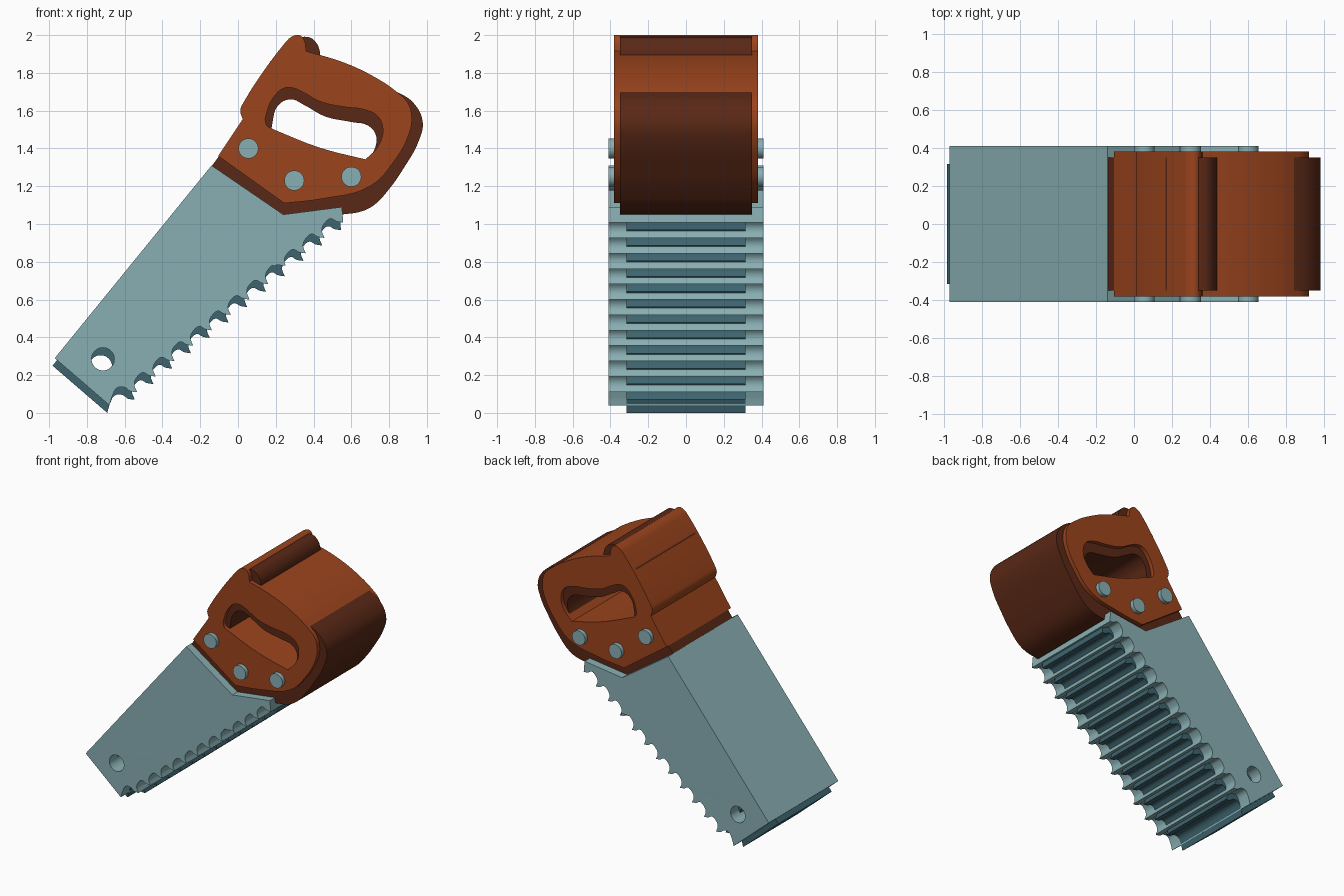
import bpy, bmesh, math

if "Cube" in bpy.data.objects:
    bpy.data.objects.remove(bpy.data.objects["Cube"])


def material(name, rgb):
    m = bpy.data.materials.new(name)
    m.diffuse_color = (*rgb, 1)
    m.use_nodes = True
    m.node_tree.nodes["Principled BSDF"].inputs["Base Color"].default_value = m.diffuse_color
    return m


steel = material("light_steel", (0.25, 0.43, 0.45))
steel_dark = material("dark_steel", (0.048, 0.127, 0.156))
wood = material("wood", (0.33, 0.058, 0.012))
wood_dark = material("dark_wood", (0.10, 0.021, 0.008))


def finish(ob, name, mat):
    ob.name = name
    ob.data.name = name
    ob.data.materials.clear()
    ob.data.materials.append(mat)
    bpy.ops.object.select_all(action='DESELECT')
    ob.select_set(True)
    bpy.context.view_layer.objects.active = ob
    bpy.ops.object.shade_smooth_by_angle(angle=math.radians(35))


def slab(name, loops, half_depth, mat, offset=(0, 0)):
    """Extrude closed x-z loops along y; a third value on a point marks a sharp corner."""
    cu = bpy.data.curves.new(name, 'CURVE')
    cu.dimensions = '2D'
    cu.fill_mode = 'BOTH'
    cu.extrude = half_depth
    cu.resolution_u = 5
    for pts in loops:
        sp = cu.splines.new('BEZIER')
        sp.bezier_points.add(len(pts) - 1)
        sp.use_cyclic_u = True
        for bp, p in zip(sp.bezier_points, pts):
            bp.co = (p[0] + offset[0], p[1] + offset[1], 0)
            kind = 'VECTOR' if len(p) > 2 else 'AUTO'
            bp.handle_left_type = bp.handle_right_type = kind
    ob = bpy.data.objects.new(name, cu)
    bpy.context.collection.objects.link(ob)
    ob.rotation_euler.x = math.pi / 2
    bpy.ops.object.select_all(action='DESELECT')
    ob.select_set(True)
    bpy.context.view_layer.objects.active = ob
    bpy.ops.object.convert(target='MESH')
    ob = bpy.context.object
    bpy.ops.object.transform_apply(rotation=True, location=False, scale=False)
    bm = bmesh.new()
    bm.from_mesh(ob.data)
    bmesh.ops.remove_doubles(bm, verts=bm.verts, dist=1e-5)
    bmesh.ops.recalc_face_normals(bm, faces=bm.faces)
    bm.to_mesh(ob.data)
    bm.free()
    finish(ob, name, mat)


# Blade outline: straight back, then twelve hooked teeth along the cutting edge
S = 1
blade = [(0.55, 1.09, S), (0.24, 1.05, S), (-0.14, 1.31, S), (-0.97, 0.29, S),
         (-0.68, 0.04, S), (-0.665, 0.09), (-0.64, 0.132), (-0.60, 0.135), (-0.57, 0.115)]
for i in range(12):
    tx, tz = -0.535 + i * 0.0993, 0.111 + i * 0.0815
    blade.append((tx, tz, S))
    if i < 11:
        blade += [(tx + dx, tz + dz) for dx, dz in
                  ((-0.014, 0.045), (0.006, 0.085), (0.033, 0.102), (0.062, 0.088))]

# Hanging hole near the toe
hole = [(-0.715 + 0.06 * math.cos(a), 0.285 + 0.06 * math.sin(a))
        for a in (k * math.pi / 4 for k in range(8))]

slab("blade", [blade, hole], 0.41, steel)
slab("blade_core", [blade, hole], 0.315, steel_dark, (-0.012, -0.04))

# Handle faces with grip opening
handle = [(-.105, 1.36, S), (.025, 1.555, S), (.012, 1.60), (.03, 1.645), (.25, 1.96),
          (.285, 1.992), (.325, 2.0), (.352, 1.97), (.36, 1.915, S), (.56, 1.855),
          (.72, 1.78), (.84, 1.70), (.90, 1.64), (.92, 1.565), (.905, 1.475),
          (.825, 1.33), (.70, 1.20), (.456, 1.135), (.245, 1.11, S)]
grip = [(.19, 1.50, S), (.15, 1.525), (.155, 1.60), (.185, 1.665), (.235, 1.715), (.28, 1.722),
        (.34, 1.70), (.43, 1.65), (.56, 1.62), (.67, 1.605), (.74, 1.57), (.767, 1.50),
        (.74, 1.41), (.675, 1.342, S), (.43, 1.405)]
slab("handle", [handle, grip], 0.38, wood)

# Darker handle core, set lower and to the rear
core = [(-.14, 1.305, S), (-.10, 1.36, S), (.05, 1.56), (.06, 1.64), (.29, 1.97), (.37, 1.99),
        (.41, 1.965), (.435, 1.90), (.43, 1.865, S), (.70, 1.76), (.84, 1.70), (.93, 1.64),
        (.978, 1.54), (.957, 1.44), (.88, 1.30), (.80, 1.185), (.72, 1.10), (.655, 1.067),
        (.55, 1.05, S), (.24, 1.05, S)]
core_grip = [(.19, 1.46), (.185, 1.55), (.215, 1.63), (.28, 1.66), (.35, 1.63), (.46, 1.57),
             (.60, 1.54), (.69, 1.52), (.73, 1.47), (.728, 1.41), (.68, 1.325, S), (.43, 1.38)]
slab("handle_core", [core, core_grip], 0.35, wood_dark)

# Rivets through the handle
for i, (x, z) in enumerate(((.055, 1.40), (.298, 1.23), (.60, 1.25))):
    bpy.ops.mesh.primitive_cylinder_add(vertices=32, radius=0.053, depth=0.82,
                                        location=(x, 0, z), rotation=(math.pi / 2, 0, 0))
    finish(bpy.context.object, f"rivet_{i + 1}", steel)
